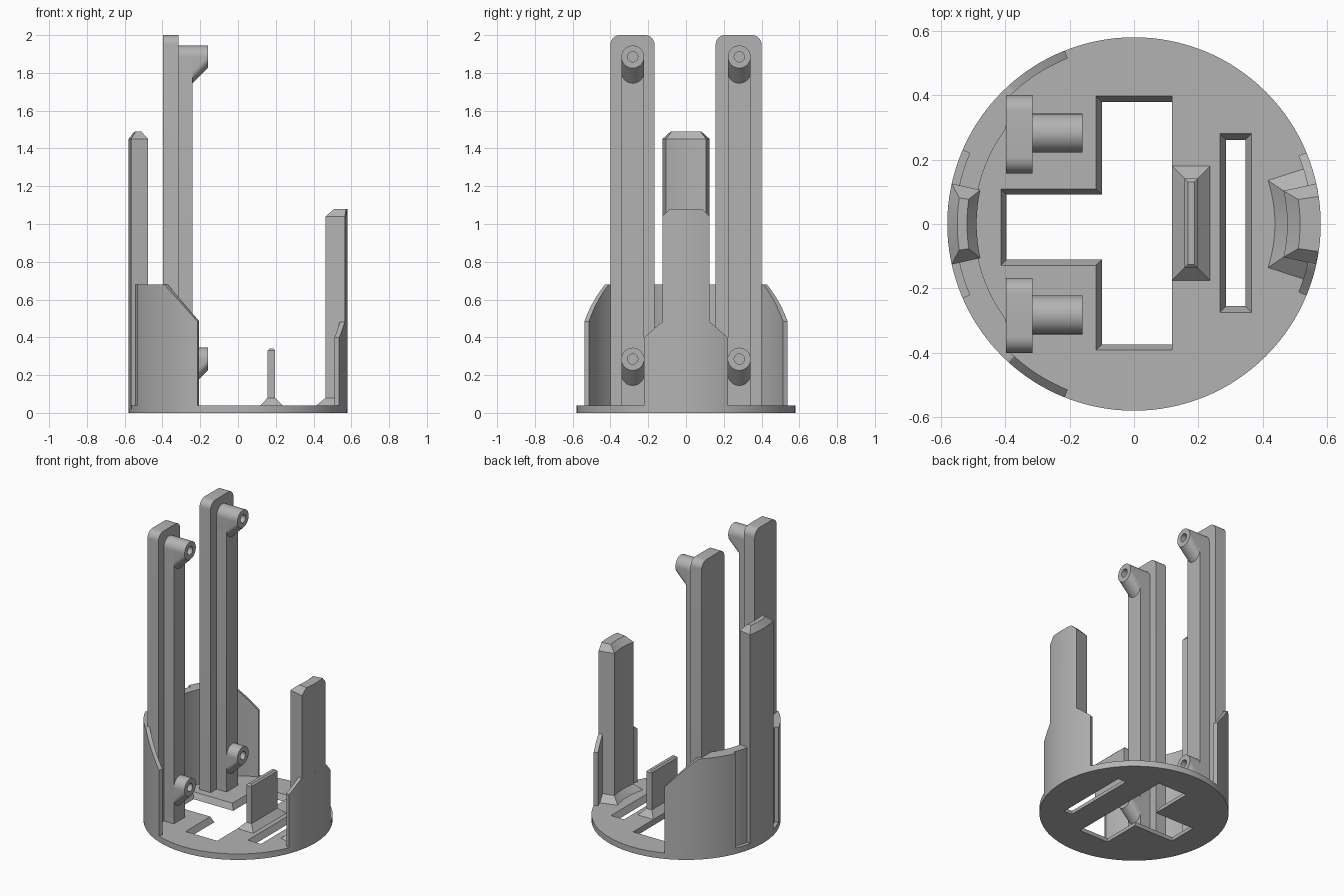
import bpy, bmesh
from math import sin, cos, pi, radians

cube = bpy.data.objects.get("Cube")
if cube:
    bpy.data.objects.remove(cube, do_unlink=True)

grey = bpy.data.materials.new("plain_grey")
grey.use_nodes = True
GREY = (0.45, 0.45, 0.45, 1)
grey.diffuse_color = GREY
grey.node_tree.nodes["Principled BSDF"].inputs["Base Color"].default_value = GREY

R = 0.579        # outer radius of the holder
FLOOR = 0.04     # top of the base plate
SUNK = 0.02      # parts start inside the plate


def loft(name, rings):
    """Skin a row of equal-length point rings and cap both ends."""
    bm = bmesh.new()
    rows = [[bm.verts.new(p) for p in ring] for ring in rings]
    n = len(rows[0])
    for a, b in zip(rows, rows[1:]):
        for i in range(n):
            j = (i + 1) % n
            bm.faces.new((a[i], a[j], b[j], b[i]))
    bm.faces.new(rows[0])
    bm.faces.new(rows[-1])
    bmesh.ops.recalc_face_normals(bm, faces=bm.faces)
    mesh = bpy.data.meshes.new(name)
    bm.to_mesh(mesh)
    bm.free()
    mesh.materials.append(grey)
    obj = bpy.data.objects.new(name, mesh)
    bpy.context.collection.objects.link(obj)
    return obj


def rect(x0, x1, y0, y1, z):
    return [(x0, y0, z), (x1, y0, z), (x1, y1, z), (x0, y1, z)]


def sector(side, z, r_in, r_out, half, n=12):
    """Ring sector outline, centred on +x or -x."""
    steps = [radians(half) * (2 * i / n - 1) for i in range(n + 1)]
    pts = [(r_out * cos(a), r_out * sin(a)) for a in steps]
    pts += [(r_in * cos(a), r_in * sin(a)) for a in reversed(steps)]
    return [(side * x, y, z) for x, y in pts]


def curved_wall(name, side, a0, a1, r_in, r_out, top, n=32):
    """Arc wall whose inner radius and top height follow the angle."""
    rings = []
    for i in range(n + 1):
        a = radians(a0 + (a1 - a0) * i / n)
        ring = []
        for r, high in ((r_in(a), 0), (r_out, 0), (r_out, 1), (r_in(a), 1)):
            x, y = side * r * cos(a), r * sin(a)
            ring.append((x, y, top(a) if high else SUNK))
        rings.append(ring)
    return loft(name, rings)


def circle(r, z, n=128):
    return [(r * cos(2 * pi * i / n), r * sin(2 * pi * i / n), z) for i in range(n)]


def tee(z):
    """T-shaped opening that widens upward."""
    g = 0.018 * z / FLOOR
    left, mid, right = -0.395 - g, -0.1 - g, 0.118
    lo, hi, arm_lo, arm_hi = -0.373 - g, 0.379 + g, -0.11 - g, 0.091 + g
    return [(left, arm_lo, z), (mid, arm_lo, z), (mid, lo, z), (right, lo, z),
            (right, hi, z), (mid, hi, z), (mid, arm_hi, z), (left, arm_hi, z)]


def slot(z):
    g = 0.019 * z / FLOOR
    return rect(0.285 - g, 0.345 + g, -0.255 - g, 0.261 + g, z)


# Base plate with two flared openings
base = loft("base_plate", [circle(R, 0), circle(R, FLOOR)])
for shape in (tee, slot):
    cutter = loft("opening_cutter", [shape(-0.01), shape(0.05)])
    cutter.hide_render = True
    mod = base.modifiers.new("opening", "BOOLEAN")
    mod.operation, mod.solver, mod.object = "DIFFERENCE", "EXACT", cutter
    bpy.context.view_layer.objects.active = base
    bpy.ops.object.modifier_apply(modifier=mod.name)
    bpy.data.objects.remove(cutter, do_unlink=True)

# Small centre tab with flared foot
loft("centre_tab", [rect(0.118, 0.236, -0.175, 0.18, FLOOR),
                    rect(0.157, 0.197, -0.136, 0.141, 0.08),
                    rect(0.157, 0.197, -0.136, 0.141, 0.33),
                    rect(0.167, 0.187, -0.126, 0.131, 0.34)])

# Short clip on the left: flared foot, upright and bevelled top
loft("short_clip_foot", [sector(1, FLOOR, 0.437, 0.56, 18),
                         sector(1, 0.08, 0.475, 0.56, 12.5)])
loft("short_clip", [sector(1, SUNK, 0.475, R, 12.5),
                    sector(1, 1.04, 0.475, R, 12.5),
                    sector(1, 1.08, 0.515, R, 8.5)])


def short_top(a):
    y = abs(R * sin(a))
    return 0.48 - 0.08 * min(1, max(0, (y - 0.13) / 0.09))


curved_wall("short_clip_wall", 1, -22.5, 22.5, lambda a: 0.552, R, short_top)

# Tall clip on the right, bevelled on all sides of the top
loft("tall_clip", [sector(-1, SUNK, 0.488, R, 12.5),
                   sector(-1, 1.45, 0.488, R, 12.5),
                   sector(-1, 1.49, 0.518, 0.548, 8.5)])

# Thick inner wall behind the rails, ending flat at the rail backs
curved_wall("inner_wall", -1, -44.5, 44.5,
            lambda a: max(0.495, 0.395 / cos(a)), 0.555, lambda a: 0.68)


def side_top(a):
    x = R * cos(a)
    return 0.68 - 0.195 * min(1, max(0, (0.39 - x) / 0.175))


def stadium(x, y, z, drop, r, n=32):
    """Upright rounded slot outline in the yz plane."""
    pts = []
    for i in range(n + 1):
        a = pi * i / n
        pts.append((x, y + r * cos(a), z + r * sin(a)))
    for i in range(n + 1):
        a = pi + pi * i / n
        pts.append((x, y + r * cos(a), z - drop + r * sin(a)))
    return pts


def rail_outline(x, y0, y1, top=2.0, r=0.05, n=8):
    pts = [(x, y0, SUNK), (x, y1, SUNK)]
    for cy, start in ((y1 - r, 0), (y0 + r, pi / 2)):
        for i in range(n + 1):
            a = start + pi / 2 * i / n
            pts.append((x, cy + r * cos(a), top - r + r * sin(a)))
    return pts


for side, word in ((-1, "front"), (1, "back")):
    # Outer skin wall, leaving a groove beside the tall clip
    curved_wall(word + "_side_wall", -1, side * 23.3, side * 68.2,
                lambda a: 0.553, R, side_top, 64)

    # Rail: flange, rib and two bored standoffs
    y0, y1 = (-0.4, -0.167) if side < 0 else (0.157, 0.4)
    yc = side * 0.282
    loft(word + "_rail", [rail_outline(x, y0, y1) for x in (-0.397, -0.315)])
    loft(word + "_rib", [stadium(x, yc, 1.885, 1.805, 0.06) for x in (-0.33, -0.24)])
    loft(word + "_rib_foot", [rect(-0.33, -0.24, yc - 0.06, yc + 0.06, z)
                              for z in (SUNK, 0.15)])
    for z, level in ((0.285, "lower"), (1.885, "upper")):
        loft(word + "_" + level + "_standoff",
             [stadium(-0.3, yc, z, 0.08, 0.06), stadium(-0.24, yc, z, 0.08, 0.06),
              stadium(-0.16, yc, z, 0, 0.06), stadium(-0.16, yc, z, 0, 0.027),
              stadium(-0.25, yc, z, 0, 0.027)])

# Smooth the curves, keep the edges crisp
bpy.ops.object.select_all(action="DESELECT")
for obj in bpy.context.scene.objects:
    if obj.type == "MESH" and obj.data.materials and obj.data.materials[0] == grey:
        obj.select_set(True)
        bpy.context.view_layer.objects.active = obj
bpy.ops.object.shade_smooth_by_angle(angle=radians(25))
